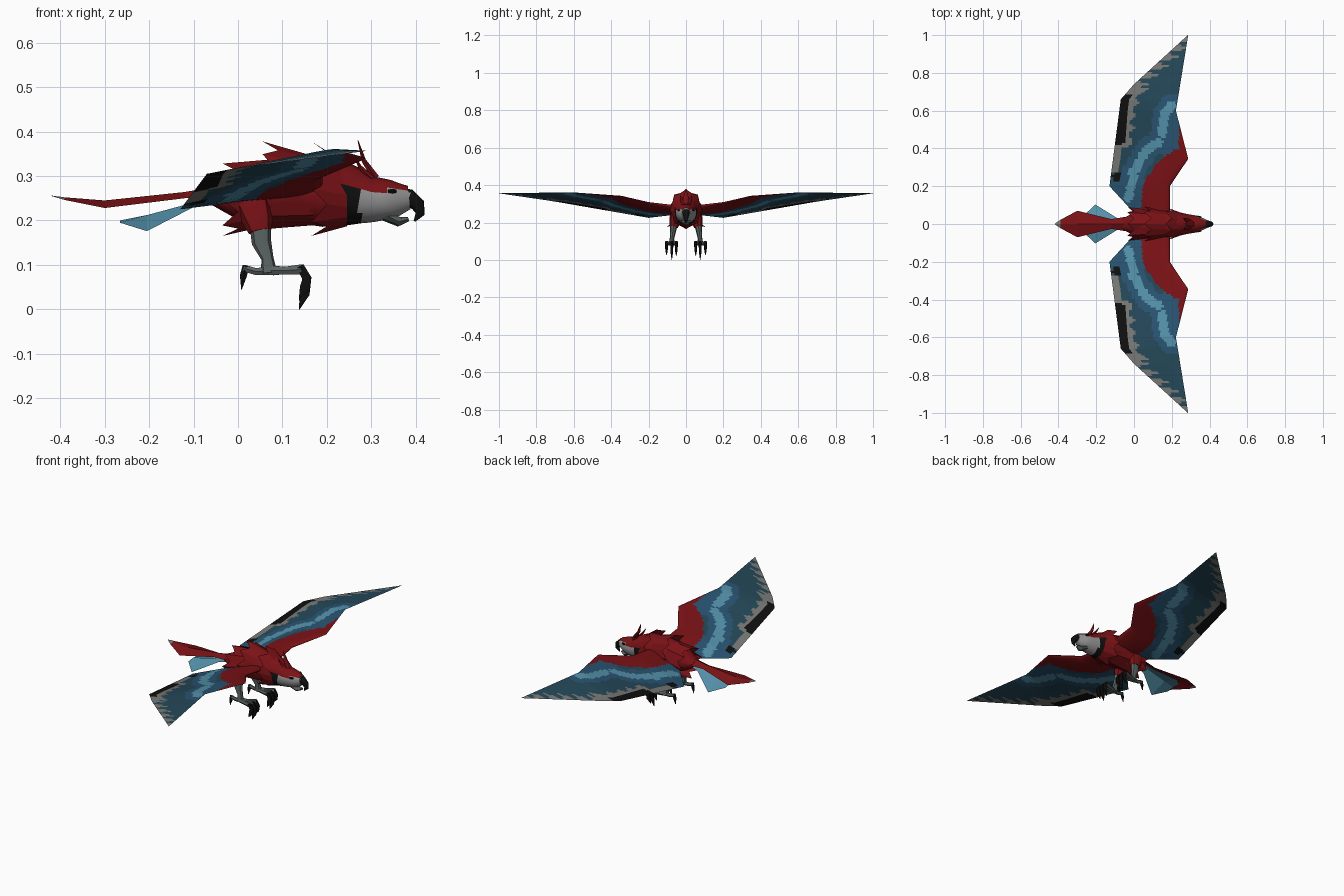
import bpy, bmesh, math
from mathutils import Vector

cube = bpy.data.objects.get("Cube")
if cube:
    bpy.data.objects.remove(cube)


def material(name, rgb):
    m = bpy.data.materials.new(name)
    m.use_nodes = True
    m.diffuse_color = (*rgb, 1)
    bsdf = m.node_tree.nodes["Principled BSDF"]
    bsdf.inputs["Base Color"].default_value = (*rgb, 1)
    bsdf.inputs["Roughness"].default_value = 0.9
    return m


MATS = [material(n, c) for n, c in (
    ("red", (0.2, 0.006, 0.008)), ("blue", (0.022, 0.09, 0.17)),
    ("light blue", (0.09, 0.29, 0.41)), ("teal", (0.018, 0.065, 0.1)),
    ("grey", (0.19, 0.19, 0.18)), ("black", (0.005, 0.005, 0.005)),
    ("leg grey", (0.1, 0.125, 0.12)), ("face grey", (0.3, 0.3, 0.3)))]
RED, BLUE, LIGHT, TEAL, GREY, BLACK, LEG, FACE = range(8)


def lerp(table, v):
    """Interpolate a list of (key, value) pairs."""
    for (a, p), (b, q) in zip(table, table[1:]):
        if v <= b:
            return p + (q - p) * max(0, (v - a) / (b - a))
    return table[-1][1]


def finish(name, bm, rule, mirror=False, smooth=True):
    """Turn a bmesh into an object; rule is a colour or a function of the face centre."""
    bmesh.ops.remove_doubles(bm, verts=bm.verts, dist=0.0002)
    bmesh.ops.recalc_face_normals(bm, faces=bm.faces)
    for f in bm.faces:
        f.material_index = rule(f.calc_center_median()) if callable(rule) else rule
    mesh = bpy.data.meshes.new(name)
    bm.to_mesh(mesh)
    bm.free()
    for m in MATS:
        mesh.materials.append(m)
    ob = bpy.data.objects.new(name, mesh)
    bpy.context.collection.objects.link(ob)
    if mirror:
        mod = ob.modifiers.new("mirror", "MIRROR")
        mod.use_axis = (False, True, False)
    if smooth:
        bpy.ops.object.select_all(action="DESELECT")
        ob.select_set(True)
        bpy.context.view_layer.objects.active = ob
        bpy.ops.object.shade_smooth_by_angle(angle=math.radians(40))
    return ob


def tube(name, pts, rule, sides=8, mirror=False):
    """Loft ellipses along a path of (x, y, z, side radius, up radius)."""
    bm = bmesh.new()
    path = [Vector(p[:3]) for p in pts]
    rings = []
    for i, p in enumerate(pts):
        d = (path[min(i + 1, len(path) - 1)] - path[max(i - 1, 0)]).normalized()
        up = d.cross(Vector((0, 1, 0))).normalized()
        side = up.cross(d)
        rings.append([bm.verts.new(path[i] + side * p[3] * math.cos(a) + up * p[4] * math.sin(a))
                      for a in (math.tau * k / sides for k in range(sides))])
    for a, b in zip(rings, rings[1:]):
        for k in range(sides):
            n = (k + 1) % sides
            bm.faces.new((a[k], a[n], b[n], b[k]))
    bm.faces.new(rings[0])
    bm.faces.new(rings[-1])
    return finish(name, bm, rule, mirror)


# Body and head, one loft along x
BOTTOM = [(-0.06, 0.235), (0, 0.2), (0.06, 0.19), (0.13, 0.195), (0.2, 0.185),
          (0.25, 0.187), (0.3, 0.195), (0.35, 0.205), (0.385, 0.225)]
TOP = [(-0.06, 0.27), (0, 0.31), (0.06, 0.335), (0.13, 0.345), (0.2, 0.345),
       (0.25, 0.325), (0.3, 0.3), (0.35, 0.29), (0.385, 0.278)]
WIDE = [(-0.06, 0.03), (0, 0.06), (0.08, 0.075), (0.2, 0.072), (0.27, 0.055),
        (0.34, 0.043), (0.385, 0.022)]


def body_ring(x):
    lo, hi = lerp(BOTTOM, x), lerp(TOP, x)
    return (x, 0, (lo + hi) / 2, lerp(WIDE, x), (hi - lo) / 2)


def body_colour(c):
    if c.x > 0.275 and c.z < 0.268:
        return FACE
    if 0.23 < c.x <= 0.275 and c.z < 0.272:
        return BLACK
    return RED


tube("body", [body_ring(-0.06 + 0.445 * i / 36) for i in range(37)], body_colour, 20)


# Collars of pointed feathers that flare backwards
def collar(name, front, rear, top, bottom, half, points=8):
    bm = bmesh.new()
    _, _, z, w, h = body_ring(front)
    n = points * 2
    inner, hem = [], []
    for k in range(n):
        a = math.tau * k / n + math.pi / 2
        tip = k % 2 == 0
        c, s = math.cos(a), math.sin(a)
        inner.append(bm.verts.new((front, c * w, z + s * h)))
        f = 1 if tip else 0.86
        mid = (top + bottom) / 2
        hem.append(bm.verts.new((rear if tip else rear + 0.035,
                                 c * half * f, mid + s * (top - bottom) / 2 * f)))
    for k in range(n):
        m = (k + 1) % n
        bm.faces.new((inner[k], inner[m], hem[m], hem[k]))
    finish(name, bm, RED, smooth=False)


collar("neck_feathers", 0.245, 0.165, 0.378, 0.165, 0.09)
collar("back_feathers", 0.17, 0.055, 0.378, 0.18, 0.09)
collar("rump_feathers", 0.08, -0.035, 0.328, 0.165, 0.088)

# Crest
tube("crest", [(0.31, 0, 0.295, 0.018, 0.01), (0.283, 0, 0.335, 0.014, 0.006),
               (0.27, 0, 0.38, 0.001, 0.001)], RED, 6)
tube("crest_side", [(0.3, 0.015, 0.295, 0.012, 0.008), (0.275, 0.022, 0.32, 0.01, 0.005),
                    (0.262, 0.03, 0.345, 0.001, 0.001)], RED, 6, True)

# Beak and eyes
tube("upper_beak", [(0.36, 0, 0.252, 0.028, 0.022), (0.385, 0, 0.252, 0.021, 0.02),
                    (0.405, 0, 0.235, 0.015, 0.017), (0.41, 0, 0.215, 0.009, 0.011),
                    (0.397, 0, 0.198, 0.002, 0.002)],
     lambda c: FACE if c.x < 0.375 else BLACK, 10)
tube("lower_beak", [(0.33, 0, 0.213, 0.026, 0.014), (0.362, 0, 0.197, 0.02, 0.011),
                    (0.384, 0, 0.203, 0.008, 0.005)], LEG, 8)
tube("eye", [(0.338, 0.041, 0.266, 0.003, 0.004), (0.348, 0.039, 0.266, 0.004, 0.006),
             (0.356, 0.035, 0.266, 0.003, 0.004)], BLACK, 6, True)

# Wings: outline, height and thickness along the span
LEAD_X = [(0.03, 0.19), (0.2, 0.19), (0.345, 0.287), (0.6, 0.222), (1, 0.287)]
TRAIL_X = [(0.03, 0.02), (0.07, -0.01), (0.2, -0.13), (0.66, -0.07), (0.74, 0), (1, 0.285)]
LEAD_Z = [(0.03, 0.275), (0.2, 0.302), (0.345, 0.34), (0.6, 0.36), (1, 0.357)]
TRAIL_Z = [(0.03, 0.245), (0.2, 0.225), (0.66, 0.305), (0.74, 0.318), (1, 0.356)]
THICK = [(0.03, 0.03), (0.2, 0.024), (0.345, 0.015), (0.6, 0.007), (1, 0)]
RED_EDGE = [(0.03, 0.03), (0.2, 0.05), (0.3, 0.1), (0.37, 0.18), (0.4, 0.235), (0.52, 0.24), (0.55, 0.4)]
STRIPES = [[(-0.03, 0.14), (0, 0.28), (0.07, 0.4), (0.13, 0.43)],
           [(0.15, 0.48), (0.16, 0.58), (0.2, 0.63)]]


def stripe_distance(x, y):
    best = 1
    p = Vector((x, y))
    for line in STRIPES:
        for a, b in zip(line, line[1:]):
            a, b = Vector(a), Vector(b)
            t = (p - a).dot(b - a) / (b - a).length_squared
            best = min(best, (p - a.lerp(b, min(1, max(0, t)))).length)
    return best


def wing_colour(c):
    x, y = c.x, c.y
    edge = x - lerp(TRAIL_X, y)
    d = stripe_distance(x, y)
    if x > lerp(RED_EDGE, y):
        return RED
    if math.hypot(x + 0.09, y - 0.25) < 0.025:
        return BLACK
    if d < 0.024:
        return LIGHT
    if 0.42 < y < 0.68 and edge < 0.045:
        return BLACK
    if 0.4 < y < 0.72 and edge < 0.08 + 0.015 * math.sin(y * 90):
        return GREY
    if 0.27 < y <= 0.42 and edge < 0.04:
        return GREY
    if y >= 0.68 and edge < 0.04 + 0.04 * math.sin(y * 130):
        return GREY
    if d < 0.06 or y < 0.24 or (y < 0.6 and x > 0.15):
        return BLUE
    return TEAL


spans = sorted({0.03 + 0.97 * i / 80 for i in range(81)} | {0.07, 0.2, 0.345, 0.6, 0.66, 0.74})
CHORD = 26
wing = bmesh.new()
for sign in (1, -0.7):
    rows = []
    for y in spans:
        row = []
        for j in range(CHORD + 1):
            t = (j / CHORD) ** 1.3
            x = lerp(LEAD_X, y) * (1 - t) + lerp(TRAIL_X, y) * t
            z = lerp(LEAD_Z, y) * (1 - t) + lerp(TRAIL_Z, y) * t
            z += sign * lerp(THICK, y) * 2.2 * math.sqrt(t) * (1 - t) ** 1.5
            row.append(wing.verts.new((x, y, z)))
        rows.append(row)
    for a, b in zip(rows, rows[1:]):
        for j in range(CHORD):
            wing.faces.new((a[j], a[j + 1], b[j + 1], b[j]))
finish("wings", wing, wing_colour, True)


# Tail: flat feathers with a raised centre line, given as (x, half width, centre z, edge z)
def feather(name, rows, rule):
    bm = bmesh.new()
    strips = [[bm.verts.new(p) for p in ((x, w, e), (x, 0, z), (x, -w, e))] for x, w, z, e in rows]
    for a, b in zip(strips, strips[1:]):
        for k in (0, 1):
            bm.faces.new((a[k], a[k + 1], b[k + 1], b[k]))
    finish(name, bm, rule, smooth=False)


feather("upper_tail", [(0, 0.045, 0.285, 0.26), (-0.12, 0.026, 0.264, 0.25), (-0.3, 0.07, 0.245, 0.228),
                       (-0.39, 0.022, 0.252, 0.246), (-0.42, 0.001, 0.256, 0.255)],
        lambda c: GREY if c.x < -0.39 else RED)
feather("lower_tail", [(-0.02, 0.025, 0.255, 0.25), (-0.09, 0.032, 0.243, 0.235),
                       (-0.205, 0.103, 0.212, 0.176), (-0.266, 0.045, 0.2, 0.195)], LIGHT)

# Legs and feet
tube("thigh", [(0.03, 0.05, 0.25, 0.035, 0.045), (0.045, 0.06, 0.2, 0.03, 0.035),
               (0.05, 0.066, 0.175, 0.022, 0.026)], RED, 8, True)
tube("shank", [(0.05, 0.065, 0.19, 0.02, 0.024), (0.053, 0.07, 0.15, 0.016, 0.022),
               (0.066, 0.075, 0.115, 0.012, 0.014), (0.07, 0.077, 0.082, 0.016, 0.018)], LEG, 8, True)
tube("back_toe", [(0.08, 0.077, 0.087, 0.012, 0.012), (0.04, 0.078, 0.085, 0.009, 0.009),
                  (0.012, 0.078, 0.093, 0.008, 0.009)], LEG, 6, True)
tube("back_claw", [(0.018, 0.078, 0.098, 0.007, 0.009), (0.012, 0.078, 0.075, 0.006, 0.009),
                   (0.008, 0.078, 0.045, 0.001, 0.001)], BLACK, 6, True)
for label, y, drop in (("inner", 0.052, 0.02), ("middle", 0.076, 0), ("outer", 0.104, 0.025)):
    tube(label + "_toe", [(0.065, 0.077, 0.088, 0.012, 0.013), (0.105, (y + 0.077) / 2, 0.087, 0.01, 0.01),
                          (0.145, y, 0.09, 0.009, 0.013)], LEG, 6, True)
    tube(label + "_claw", [(0.14, y, 0.097, 0.008, 0.01), (0.155, y, 0.07, 0.008, 0.012),
                           (0.15, y, 0.035 + drop / 2, 0.006, 0.013),
                           (0.138, y, drop, 0.001, 0.001)], BLACK, 6, True)
